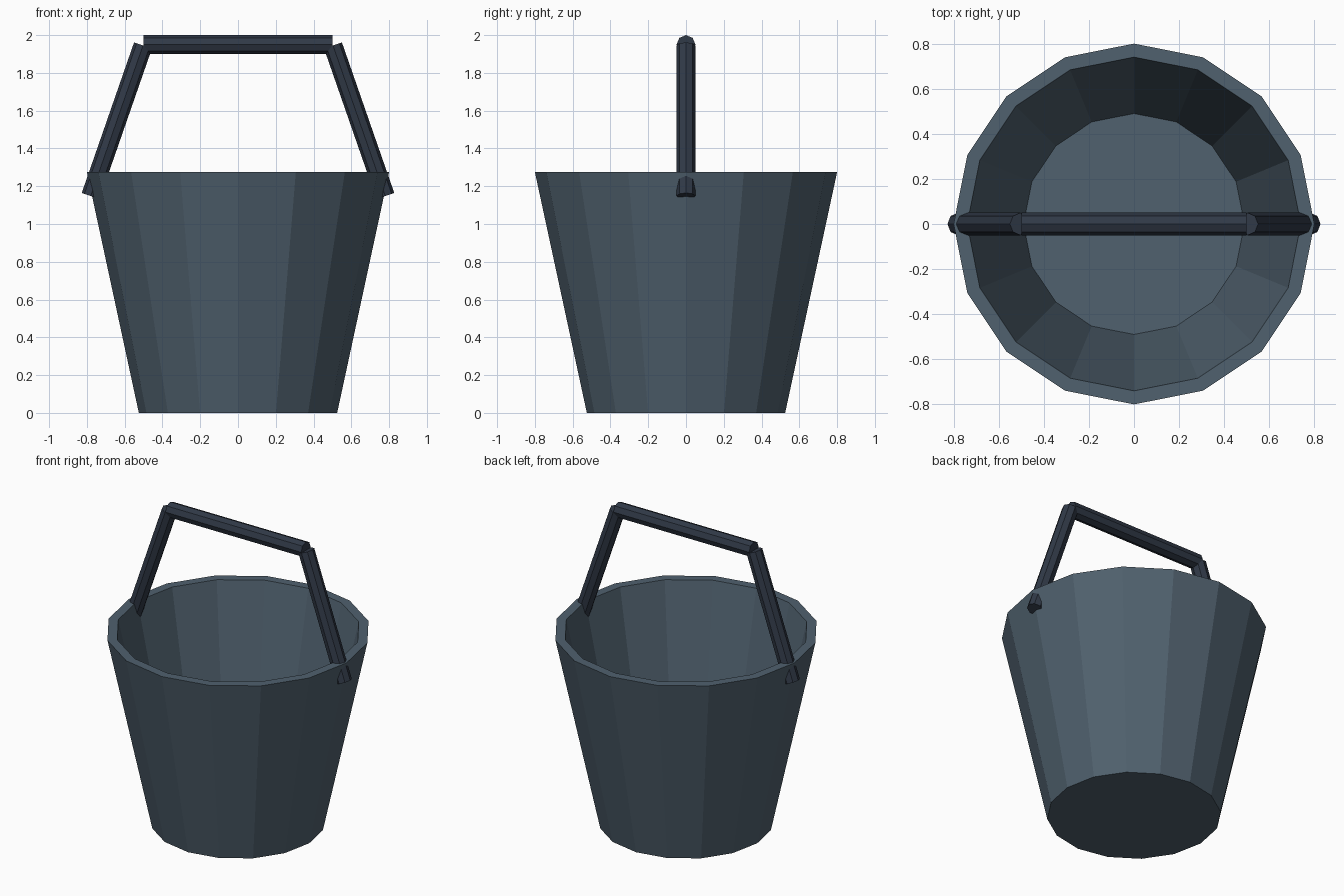
import bpy
import bmesh
import math
from mathutils import Vector

cube = bpy.data.objects.get("Cube")
if cube:
    bpy.data.objects.remove(cube, do_unlink=True)


def make_material(name, rgb):
    mat = bpy.data.materials.new(name)
    mat.use_nodes = True
    color = (*rgb, 1.0)
    mat.diffuse_color = color
    mat.node_tree.nodes["Principled BSDF"].inputs["Base Color"].default_value = color
    return mat


def make_object(name, bm, mat):
    bmesh.ops.recalc_face_normals(bm, faces=bm.faces)
    mesh = bpy.data.meshes.new(name)
    bm.to_mesh(mesh)
    bm.free()
    mesh.materials.append(mat)
    obj = bpy.data.objects.new(name, mesh)
    bpy.context.collection.objects.link(obj)
    return obj


def lathe(name, profile, sides, mat):
    """Sweep (radius, z) points into closed rings, capping both ends."""
    bm = bmesh.new()
    rings = []
    for radius, z in profile:
        rings.append([bm.verts.new((radius * math.cos(math.tau * i / sides),
                                    radius * math.sin(math.tau * i / sides), z))
                      for i in range(sides)])
    for low, high in zip(rings, rings[1:]):
        for i in range(sides):
            j = (i + 1) % sides
            bm.faces.new((low[i], low[j], high[j], high[i]))
    bm.faces.new(rings[0])
    bm.faces.new(rings[-1])
    return make_object(name, bm, mat)


def bar(name, start, end, mat, radius=0.05):
    """Octagonal rod between two points."""
    start, end = Vector(start), Vector(end)
    axis = end - start
    obj = lathe(name, [(radius, 0), (radius, axis.length)], 8, mat)
    # Keep the section's corners aligned with the handle plane
    obj.rotation_euler = (0, math.atan2(axis.x, axis.z), 0)
    obj.location = start
    return obj


bucket_blue = make_material("slate blue", (0.080, 0.119, 0.156))
handle_blue = make_material("dark navy", (0.030, 0.041, 0.063))

# Tapered bucket: outer wall, flat rim, inner wall, floor
lathe("bucket", [(0.525, 0), (0.80, 1.275), (0.74, 1.275), (0.49, 0.11)],
      16, bucket_blue)

# Handle: one grip and two splayed arms that pass through the wall
bar("handle_grip", (-0.5, 0, 1.95), (0.5, 0, 1.95), handle_blue)
for side, label in ((1, "left"), (-1, "right")):
    bar(f"handle_arm_{label}", (side * 0.78, 0, 1.148),
        (side * 0.503, 0, 1.945), handle_blue)
